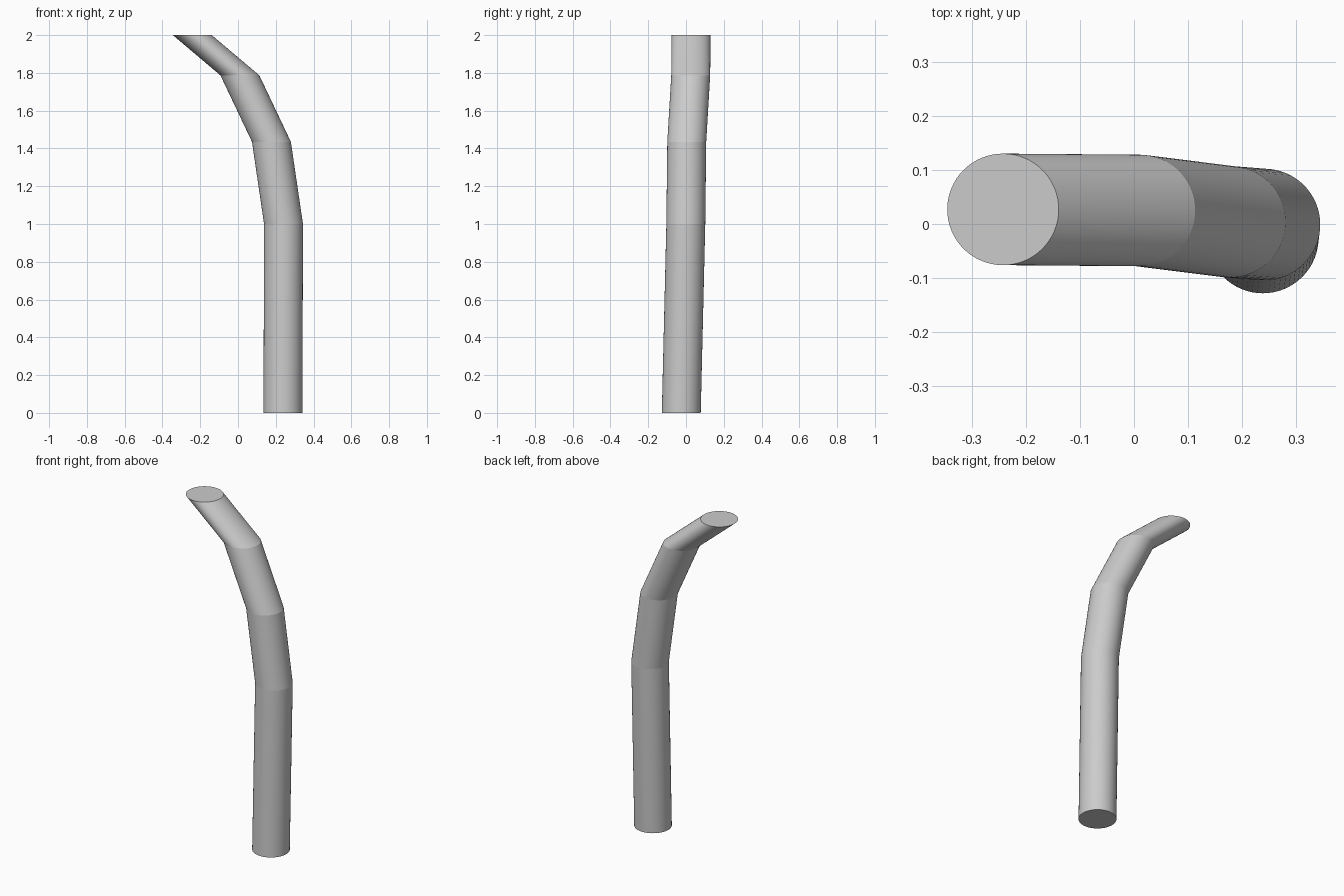
import bpy, bmesh, math

if "Cube" in bpy.data.objects:
    bpy.data.objects.remove(bpy.data.objects["Cube"])

# Centres of the level circular sections, bottom to top
PATH = [(0.238, -0.025, 0), (0.241, -0.001, 1.0), (0.177, 0.004, 1.435),
        (0.01, 0.025, 1.787), (-0.242, 0.027, 2.0)]
RADIUS, SIDES = 0.103, 64

bm = bmesh.new()
rings = []
for cx, cy, cz in PATH:
    rings.append([bm.verts.new((cx + RADIUS * math.cos(2 * math.pi * i / SIDES),
                                cy + RADIUS * math.sin(2 * math.pi * i / SIDES), cz))
                  for i in range(SIDES)])

# Tube walls
for low, high in zip(rings, rings[1:]):
    for i in range(SIDES):
        j = (i + 1) % SIDES
        bm.faces.new((low[i], low[j], high[j], high[i])).smooth = True

# Flat end caps
bm.faces.new(rings[0][::-1])
bm.faces.new(rings[-1])

# Creases at every section
for ring in rings:
    for i in range(SIDES):
        bm.edges.get((ring[i], ring[(i + 1) % SIDES])).smooth = False

mesh = bpy.data.meshes.new("bent_tube")
bm.to_mesh(mesh)
bm.free()
bpy.context.collection.objects.link(bpy.data.objects.new("bent_tube", mesh))
